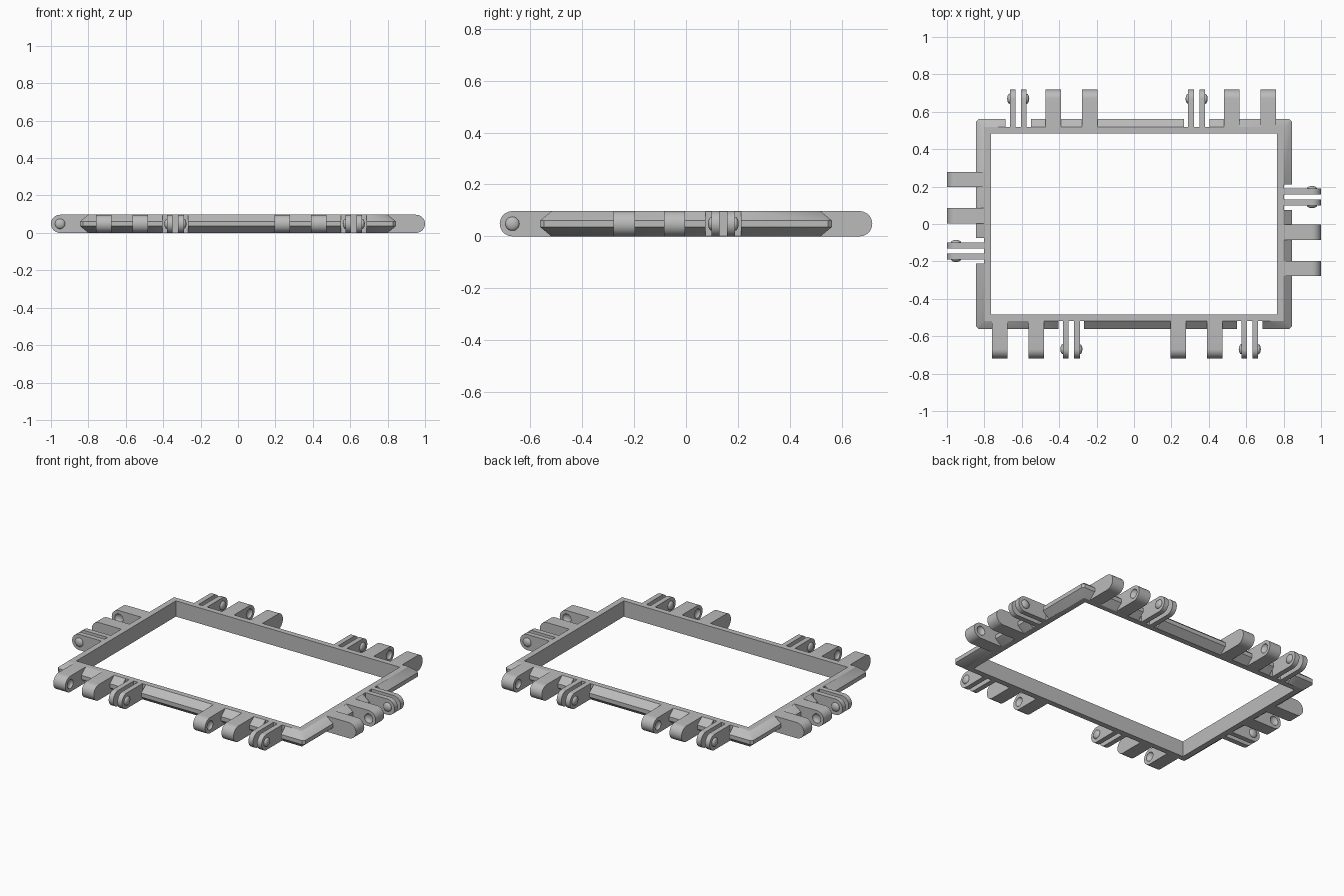
import bpy, bmesh, math
from mathutils import Matrix, Vector

cube = bpy.data.objects.get("Cube")
if cube:
    bpy.data.objects.remove(cube, do_unlink=True)

HEIGHT = 0.097
AXIS = HEIGHT / 2          # pin axis height, also the knuckle tip radius
REACH_X, REACH_Y = 1.0, 0.718

grey = bpy.data.materials.new("plain grey")
grey.use_nodes = True
colour = (0.5, 0.5, 0.5, 1)
grey.diffuse_color = colour
grey.node_tree.nodes["Principled BSDF"].inputs["Base Color"].default_value = colour


def finish(bm, name):
    """Turn a bmesh into a smooth-by-angle mesh."""
    bmesh.ops.recalc_face_normals(bm, faces=bm.faces)
    mesh = bpy.data.meshes.new(name)
    bm.to_mesh(mesh)
    bm.free()
    mesh.materials.append(grey)
    mesh.shade_smooth()
    mesh.set_sharp_from_angle(angle=math.radians(30))
    return mesh


def place(mesh, name, matrix=Matrix()):
    obj = bpy.data.objects.new(name, mesh)
    obj.matrix_world = matrix
    bpy.context.collection.objects.link(obj)
    return obj


def carve(mesh, cutter_mesh):
    """Subtract one mesh from another and return the result."""
    target = place(mesh, "work")
    cutter = place(cutter_mesh, "cutter")
    cutter.hide_render = True
    mod = target.modifiers.new("cut", 'BOOLEAN')
    mod.operation, mod.solver, mod.object = 'DIFFERENCE', 'EXACT', cutter
    bpy.context.view_layer.update()
    graph = bpy.context.evaluated_depsgraph_get()
    result = bpy.data.meshes.new_from_object(target.evaluated_get(graph))
    for helper in (target, cutter):
        bpy.data.objects.remove(helper, do_unlink=True)
    result.shade_smooth()
    result.set_sharp_from_angle(angle=math.radians(30))
    return result


def ring(bm, hx, hy, z, clip=0.0):
    """Rectangle with clipped corners, always eight points."""
    points = []
    for sx, sy in ((1, 1), (-1, 1), (-1, -1), (1, -1)):
        pair = [(sx * hx, sy * (hy - clip)), (sx * (hx - clip), sy * hy)]
        points += pair if sx == sy else pair[::-1]
    return [bm.verts.new((x, y, z)) for x, y in points]


def frame_mesh():
    bm = bmesh.new()
    rings = [ring(bm, 0.764, 0.485, 0), ring(bm, 0.80, 0.519, 0),
             ring(bm, 0.844, 0.562, 0.036, 0.014),
             ring(bm, 0.844, 0.562, HEIGHT - 0.036, 0.014),
             ring(bm, 0.80, 0.519, HEIGHT), ring(bm, 0.764, 0.485, HEIGHT)]
    for a, b in zip(rings, rings[1:] + rings[:1]):
        for i in range(8):
            j = (i + 1) % 8
            bm.faces.new((a[i], a[j], b[j], b[i]))
    bmesh.ops.remove_doubles(bm, verts=bm.verts, dist=1e-5)
    return finish(bm, "frame")


def finger(bm, x0, x1, depth=0.215):
    """Round-tipped bar: tip at y = 0, running inward along +y."""
    outline = [(AXIS - AXIS * math.sin(t), AXIS + AXIS * math.cos(t))
               for t in (math.pi * i / 20 for i in range(21))]
    outline += [(depth, 0), (depth, HEIGHT)]
    face = bm.faces.new([bm.verts.new((x0, y, z)) for y, z in outline])
    grown = bmesh.ops.extrude_face_region(bm, geom=[face], use_keep_orig=True)
    moved = [v for v in grown["geom"] if isinstance(v, bmesh.types.BMVert)]
    bmesh.ops.translate(bm, verts=moved, vec=(x1 - x0, 0, 0))


def button(bm, x, bulge, radius):
    """Flattened ball on the pin axis."""
    shape = (Matrix.Translation((x, AXIS, AXIS)) @ Matrix.Diagonal((bulge, radius, radius, 1))
             @ Matrix.Rotation(math.pi / 2, 4, 'Y'))
    bmesh.ops.create_uvsphere(bm, u_segments=24, v_segments=12, radius=1, matrix=shape)


def knuckle_mesh(x0, x1, dimple_x):
    body, ball = bmesh.new(), bmesh.new()
    finger(body, x0, x1)
    button(ball, dimple_x, 0.016, 0.028)
    return carve(finish(body, "knuckle"), finish(ball, "dimple"))


def clip_mesh(x0, x1, bump_x):
    bm = bmesh.new()
    finger(bm, x0, x1)
    button(bm, bump_x, 0.014, 0.027)
    return finish(bm, "clip")


# Hinge parts in local space; facing knuckle sides carry sockets
parts = {
    "outer_knuckle": knuckle_mesh(0, 0.082, 0.082),
    "inner_knuckle": knuckle_mesh(0.194, 0.276, 0.194),
    "first_clip": clip_mesh(0.378, 0.409, 0.378),
    "second_clip": clip_mesh(0.437, 0.468, 0.468),
}

# Hinge sets: side name, quarter turns, reach, starts along the side
sides = [("front", 0, REACH_Y, (-0.758, 0.196)), ("left", 1, REACH_X, (-0.279,)),
         ("back", 2, REACH_Y, (-0.758, 0.196)), ("right", 3, REACH_X, (-0.279,))]
sets = []
for side, turns, reach, starts in sides:
    for number, start in enumerate(starts, 1):
        spot = Matrix.Rotation(turns * math.pi / 2, 4, 'Z') @ Matrix.Translation((start, -reach, 0))
        sets.append((f"{side}_{number}", spot))

# Frame with the outer bevel notched behind each clip pair
slots = bmesh.new()
for _, spot in sets:
    box = spot @ Matrix.Translation((0.423, 0.1, AXIS)) @ Matrix.Diagonal((0.136, 0.198, 0.2, 1))
    bmesh.ops.create_cube(slots, size=1, matrix=box)
place(carve(frame_mesh(), finish(slots, "slots")), "frame")

# Knuckles and clips around the frame
for label, spot in sets:
    for part, mesh in parts.items():
        place(mesh, f"{label}_{part}", spot)
